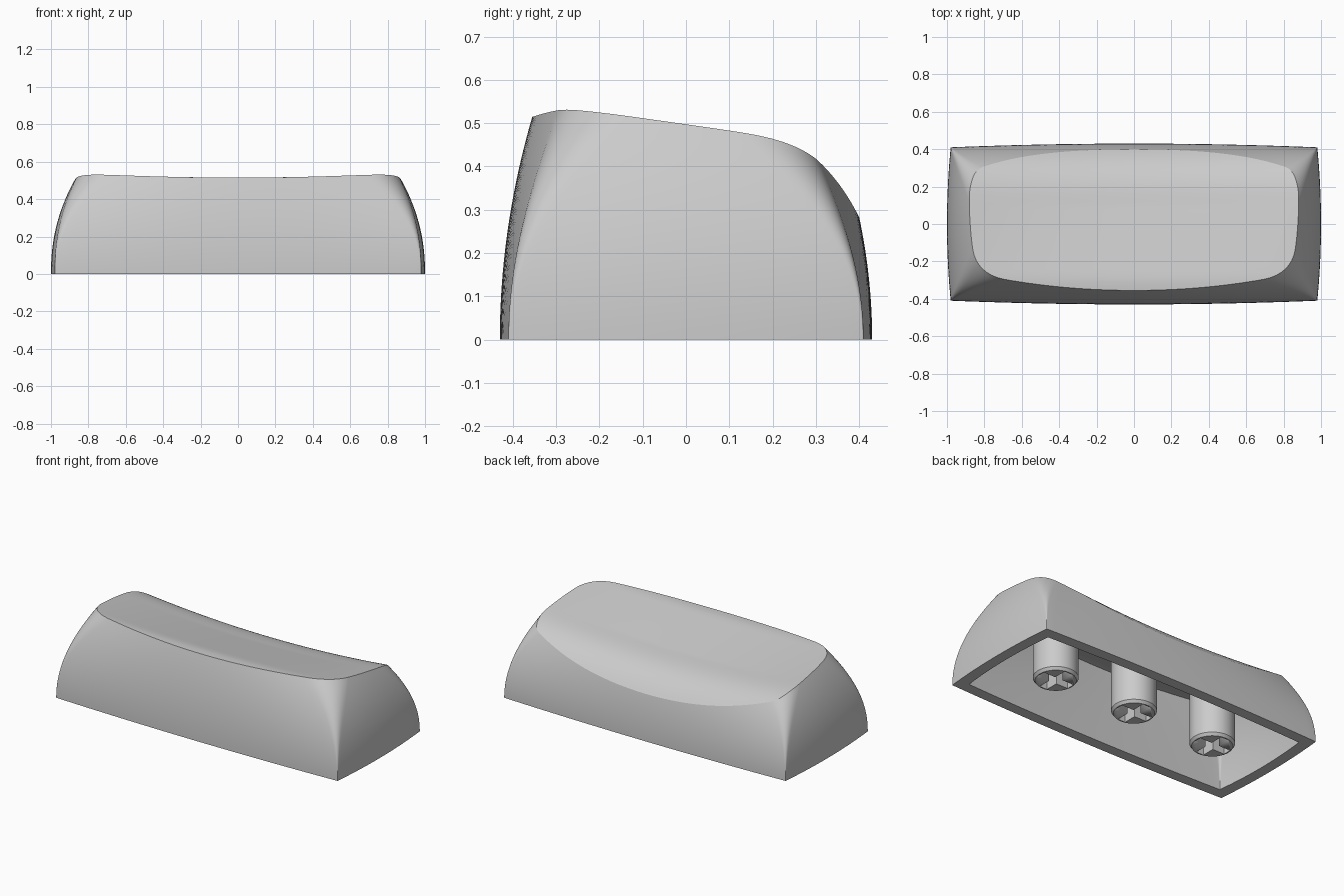
import bpy, bmesh, math

if "Cube" in bpy.data.objects:
    bpy.data.objects.remove(bpy.data.objects["Cube"])

SIDE, CORNER = 36, 8          # segments along each side and around each corner
PER = SIDE + CORNER
COLS = 4 * PER


def top_height(x, y):
    # sloped dish: sags in the middle, rolls over at the front and back
    sag = 0.022 + 0.05 * min(max(0, y + 0.3), 0.4)
    z = 0.492 - 0.156 * y - sag * (1 - (x / 0.82) ** 2)
    z -= 1.0 * max(0, -0.25 - y) ** 2
    return z - 5.6 * max(0, y - 0.1) ** 3.3


def wall_point(z, inset, j):
    # point j of the bowed, round-cornered outline at height z
    a = 1.0 - 0.12 * (z / 0.49) ** 2.2 - inset
    ca = 0.98 - 0.14 * (z / 0.53) ** 2.2 - inset
    bf = 0.43 - 0.075 * (z / 0.515) ** 2 - inset
    cf = 0.41 - 0.14 * (z / 0.53) ** 2 - inset
    bb = 0.43 - 0.036 * (z / 0.31) ** 2 - inset
    cb = 0.41 - 0.135 * (z / 0.44) ** 2 - inset
    r = 0.003 + 0.125 * (z / 0.5) ** 2

    def side(k, u):
        bow = 1 - u * u
        if k == 0:
            return ca * u, -(cf + (bf - cf) * bow)
        if k == 2:
            return -ca * u, cb + (bb - cb) * bow
        s = 1 if k == 1 else -1
        y = (cb - cf) / 2 + s * u * (cb + cf) / 2
        return s * (ca + (a - ca) * bow), y

    def reach(k):
        return 1 - r / (ca if k % 2 == 0 else (cf + cb) / 2)

    k, i = divmod(j, PER)
    if i <= SIDE:
        return side(k, reach(k) * (2 * i / SIDE - 1))
    n, t = (k + 1) % 4, (i - SIDE) / CORNER
    p, c, q = side(k, reach(k)), side(k, 1), side(n, -reach(n))
    return tuple((1 - t) ** 2 * p[d] + 2 * t * (1 - t) * c[d] + t * t * q[d]
                 for d in (0, 1))


def shell_rings(inset, drop, rows=20, top_rows=26):
    # wall rings from the base up to the dish, then rings closing the dish
    tops = []
    for j in range(COLS):
        lo, hi = 0.0, 0.6
        for _ in range(18):
            mid = (lo + hi) / 2
            if mid < top_height(*wall_point(mid, inset, j)) - drop:
                lo = mid
            else:
                hi = mid
        tops.append(lo)
    rings = []
    for v in range(rows + 1):
        zs = [t * v / rows for t in tops]
        rings.append([(*wall_point(z, inset, j), z) for j, z in enumerate(zs)])
    edge = rings[-1]
    for v in range(1, top_rows):
        f = 1 - v / top_rows
        flat = [(x * f, y * f) for x, y, _ in edge]
        rings.append([(x, y, top_height(x, y) - drop) for x, y in flat])
    return rings


def loft(bm, rings):
    # skin a list of equal rings and return their vertices
    vs = [[bm.verts.new(p) for p in ring] for ring in rings]
    for lower, upper in zip(vs, vs[1:]):
        n = len(lower)
        for j in range(n):
            k = (j + 1) % n
            bm.faces.new((lower[j], lower[k], upper[k], upper[j]))
    return vs


def finish(bm, name, angle=30):
    bmesh.ops.recalc_face_normals(bm, faces=bm.faces)
    mesh = bpy.data.meshes.new(name)
    bm.to_mesh(mesh)
    bm.free()
    ob = bpy.data.objects.new(name, mesh)
    bpy.context.collection.objects.link(ob)
    bpy.ops.object.select_all(action='DESELECT')
    ob.select_set(True)
    bpy.context.view_layer.objects.active = ob
    bpy.ops.object.shade_smooth_by_angle(angle=math.radians(angle))
    return ob


# hollow cap: inner shell, base rim and outer shell in one skin
bm = bmesh.new()
outer = shell_rings(0.0, 0.0)
inner = shell_rings(0.067, 0.08)
skin = loft(bm, inner[::-1] + outer)
bm.faces.new(skin[0])
bm.faces.new(skin[-1])
finish(bm, "key_cap", 17)


def cross_cutter(x):
    # plus-shaped slot
    w, l = 0.026, 0.108
    quarter = [(l, -w), (l, w), (w, w)]
    pts = []
    for q in range(4):
        c, s = round(math.cos(q * math.pi / 2)), round(math.sin(q * math.pi / 2))
        pts += [(x + c * px - s * py, s * px + c * py) for px, py in quarter]
    b = bmesh.new()
    v = loft(b, [[(px, py, z) for px, py in pts] for z in (-0.05, 0.21)])
    b.faces.new(v[0])
    b.faces.new(v[-1])
    return finish(b, "slot_cutter")


# three chamfered stems with plus-shaped sockets
for name, x in (("left_stem", -0.57), ("middle_stem", 0.0), ("right_stem", 0.57)):
    cutter = cross_cutter(x)
    bm = bmesh.new()
    profile = [(0.116, 0.001), (0.128, 0.018), (0.128, 0.41)]
    v = loft(bm, [[(x + r * math.cos(math.tau * i / 48),
                    r * math.sin(math.tau * i / 48), z) for i in range(48)]
                  for r, z in profile])
    bm.faces.new(v[0])
    bm.faces.new(v[-1])
    stem = finish(bm, name)
    mod = stem.modifiers.new("socket", 'BOOLEAN')
    mod.operation, mod.solver, mod.object = 'DIFFERENCE', 'EXACT', cutter
    bpy.ops.object.modifier_apply(modifier=mod.name)
    bpy.data.objects.remove(cutter, do_unlink=True)
